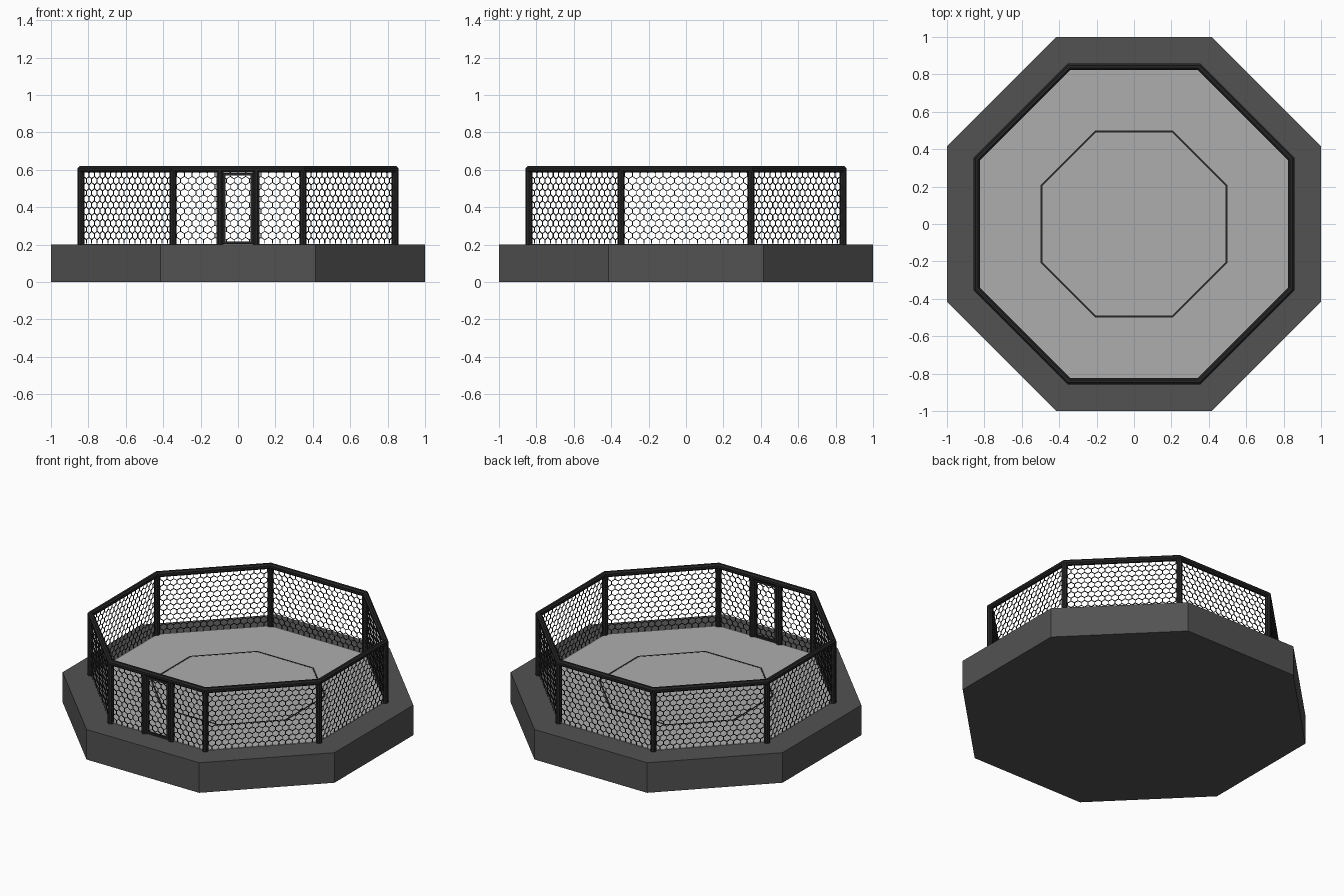
import bpy, bmesh
from math import pi, cos, sin, tan
from mathutils import Vector, Matrix

if "Cube" in bpy.data.objects:
    bpy.data.objects.remove(bpy.data.objects["Cube"])

def mat(name, v):
    m = bpy.data.materials.new(name)
    m.diffuse_color = (v, v, v, 1)
    m.use_nodes = True
    m.node_tree.nodes["Principled BSDF"].inputs["Base Color"].default_value = m.diffuse_color
    return m

BASE, FLOOR, BLACK, WIRE = mat("dark_grey", .085), mat("canvas", .42), mat("black_pad", .018), mat("wire", .025)
T = tan(pi / 8)
FENCE = 0.84                 # distance from centre to each fence side
HALF = FENCE * T             # half a fence side
Z0, Z1 = 0.2, 0.603          # deck height, rail centre height

def finish(name, bm, material):
    bmesh.ops.recalc_face_normals(bm, faces=bm.faces)
    me = bpy.data.meshes.new(name)
    bm.to_mesh(me)
    bm.free()
    me.materials.append(material)
    ob = bpy.data.objects.new(name, me)
    bpy.context.collection.objects.link(ob)
    return ob

def octagon_ring(name, profile, material):
    """Sweep a closed (apothem, z) profile around eight sides."""
    bm = bmesh.new()
    rings = []
    for i in range(8):
        a = pi / 8 + i * pi / 4
        rings.append([bm.verts.new((r / cos(pi / 8) * cos(a), r / cos(pi / 8) * sin(a), z)) for r, z in profile])
    n = len(profile)
    for i in range(8):
        p, q = rings[i], rings[(i + 1) % 8]
        for j in range(n):
            k = (j + 1) % n
            bm.faces.new((p[j], q[j], q[k], p[k]))
    return finish(name, bm, material)

def octagon_slab(name, apothem, z0, z1, material):
    bm = bmesh.new()
    r = apothem / cos(pi / 8)
    bmesh.ops.create_cone(bm, cap_ends=True, segments=8, radius1=r, radius2=r, depth=z1 - z0,
                          matrix=Matrix.Translation((0, 0, (z0 + z1) / 2)) @ Matrix.Rotation(pi / 8, 4, 'Z'))
    return finish(name, bm, material)

def bar(bm, a, b, w):
    """Square bar between two points lying in a fence plane (local y is the normal)."""
    a, b = Vector(a), Vector(b)
    d = (b - a).normalized()
    y = Vector((0, 1, 0))
    s = d.cross(y)
    corners = [s * w / 2 + y * w / 2, -s * w / 2 + y * w / 2, -s * w / 2 - y * w / 2, s * w / 2 - y * w / 2]
    v = [[bm.verts.new(p + c) for c in corners] for p in (a, b)]
    for i in range(4):
        j = (i + 1) % 4
        bm.faces.new((v[0][i], v[0][j], v[1][j], v[1][i]))
    bm.faces.new(v[0])
    bm.faces.new(v[1])

def post(name, x, y, ang):
    bm = bmesh.new()
    bmesh.ops.create_cone(bm, cap_ends=True, segments=8, radius1=.0185, radius2=.0185, depth=Z1 - Z0,
                          matrix=Matrix.Translation((x, y, (Z0 + Z1) / 2)) @ Matrix.Rotation(ang + pi / 8, 4, 'Z'))
    return finish(name, bm, BLACK)

# Platform, canvas and centre line
octagon_slab("platform", 1.0, 0, Z0, BASE)
octagon_slab("canvas_floor", FENCE - .005, Z0 - .01, Z0 + .003, FLOOR)
octagon_ring("centre_line", [(.49, Z0 + .002), (.50, Z0 + .002), (.50, Z0 + .0045), (.49, Z0 + .0045)], BLACK)

# Padded top rail
octagon_ring("top_rail", [(FENCE + .0185 * cos(pi / 8 + k * pi / 4), Z1 + .0185 * sin(pi / 8 + k * pi / 4))
                          for k in range(8)], BLACK)

# Corner posts
for i in range(8):
    a = pi / 8 + i * pi / 4
    post(f"corner_post_{i + 1}", FENCE / cos(pi / 8) * cos(a), FENCE / cos(pi / 8) * sin(a), a)

# Wire netting: staggered flattened hexagons, one panel per side
bm = bmesh.new()
cols, rows = 17, 12
cw, rh = 2 * HALF / cols, (Z1 - Z0 - .012) / rows
for r in range(rows):
    shift = 0.5 * (r % 2)
    z = Z0 + r * rh
    for c in range(cols + 1):
        u = -HALF + (c + shift) * cw
        if u > HALF:
            continue
        low, high = (u, 0, z + rh * .2), (u, 0, z + rh * .8)
        bar(bm, low, high, .004)
        for du in (-cw / 2, cw / 2):
            if abs(u + du) <= HALF + 1e-5:
                bar(bm, high, (u + du, 0, z + rh * 1.2), .004)
net = finish("netting_1", bm, WIRE)
for i in range(8):
    ob = net if i == 0 else bpy.data.objects.new(f"netting_{i + 1}", net.data)
    if i:
        bpy.context.collection.objects.link(ob)
    ob.matrix_world = Matrix.Rotation(i * pi / 4, 4, 'Z') @ Matrix.Translation((0, -FENCE, 0))

# Gate posts and gate frame in the front side
for s, side in ((-1, "left"), (1, "right")):
    post(f"gate_post_{side}", s * .098, -FENCE, 0)
bm = bmesh.new()
w, x, lo, hi = .014, .074, Z0 + .011, .577
for s in (-1, 1):
    bar(bm, (s * x, 0, lo - w / 2), (s * x, 0, hi + w / 2), w)
for z in (lo, hi):
    bar(bm, (-x, 0, z), (x, 0, z), w)
finish("gate_frame", bm, BLACK).location.y = -FENCE
